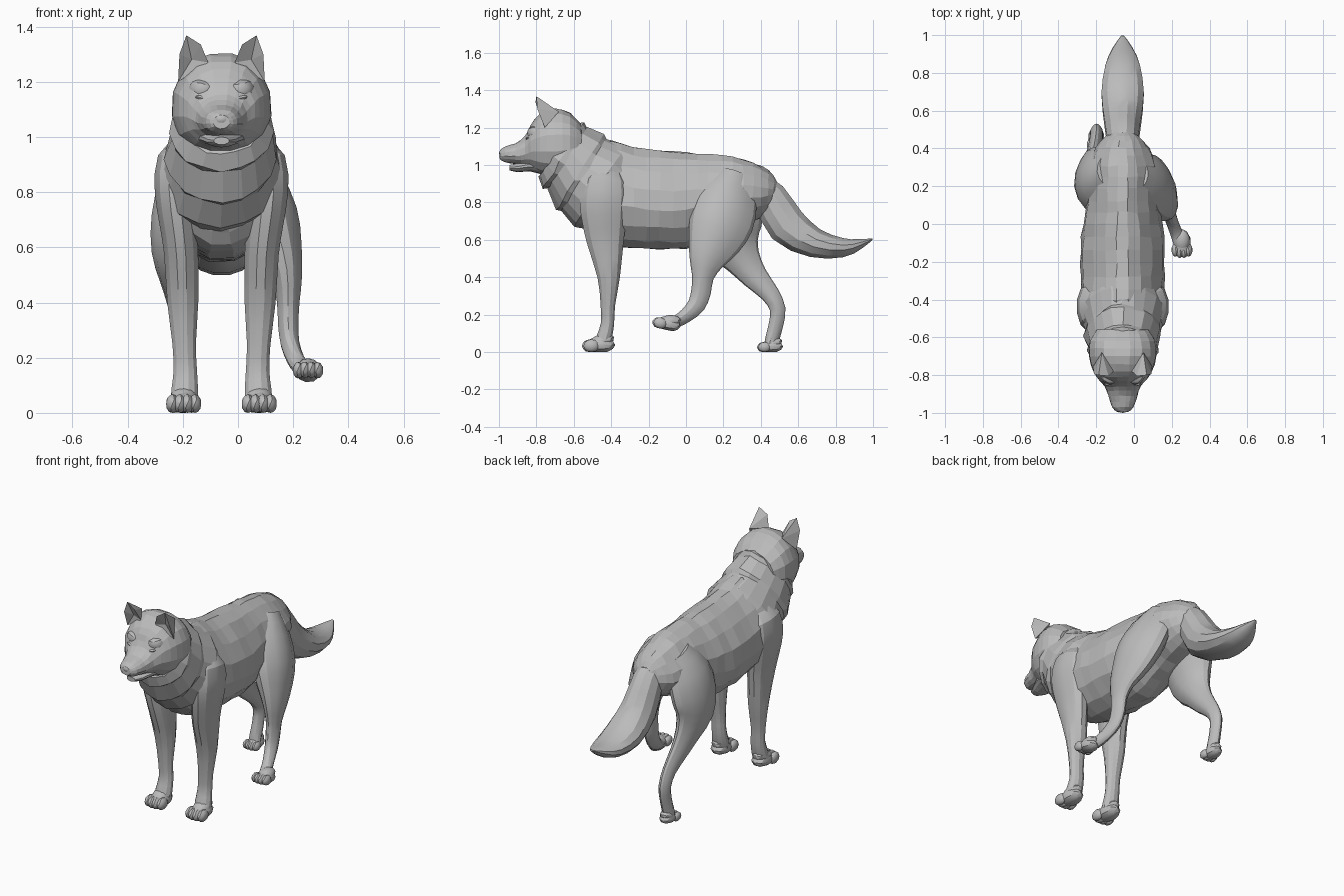
import bpy, bmesh, math, random
from mathutils import Vector, Matrix

random.seed(4)
CX = -0.06          # the spine line
X_AXIS = Vector((1, 0, 0))

default_cube = bpy.data.objects.get("Cube")
if default_cube:
    bpy.data.objects.remove(default_cube, do_unlink=True)

fur = bpy.data.materials.new("grey_fur")
fur.use_nodes = True
fur.diffuse_color = (0.5, 0.5, 0.5, 1)
for node in fur.node_tree.nodes:
    if node.type == 'BSDF_PRINCIPLED':
        node.inputs["Base Color"].default_value = fur.diffuse_color
        node.inputs["Roughness"].default_value = 0.8


def finish(name, bm, smooth=False):
    """Turn a bmesh into a named object with the fur material."""
    bmesh.ops.recalc_face_normals(bm, faces=bm.faces)
    mesh = bpy.data.meshes.new(name)
    bm.to_mesh(mesh)
    bm.free()
    mesh.materials.append(fur)
    obj = bpy.data.objects.new(name, mesh)
    bpy.context.collection.objects.link(obj)
    if smooth:
        bpy.ops.object.select_all(action='DESELECT')
        obj.select_set(True)
        bpy.context.view_layer.objects.active = obj
        bpy.ops.object.shade_smooth_by_angle(angle=math.radians(25))


def refine(rows, steps):
    """Insert smoothly interpolated rows between the given ones."""
    padded = [rows[0]] + list(rows) + [rows[-1]]
    result = []
    for before, start, end, after in zip(padded, padded[1:], padded[2:], padded[3:]):
        for i in range(steps):
            t = i / steps
            result.append([
                b + t * ((c - a) + t * ((2 * a - 5 * b + 4 * c - d)
                         + t * (3 * (b - c) + d - a))) / 2 if t else b
                for a, b, c, d in zip(before, start, end, after)])
    return result + [list(rows[-1])]


def loft(name, rows, axis=None, sides=14, steps=2, power=1.0, taper=0.0,
         rough=0.0, smooth=False):
    """Skin rings given as (x, y, z, half width, half depth)."""
    rows = refine(rows, steps)
    bm = bmesh.new()
    rings = []
    for i, (x, y, z, width, depth) in enumerate(rows):
        ahead = Vector(rows[min(i + 1, len(rows) - 1)][:3])
        behind = Vector(rows[max(i - 1, 0)][:3])
        tangent = (Vector(axis) if axis else ahead - behind).normalized()
        down = tangent.cross(X_AXIS).normalized()
        across = down.cross(tangent)
        ring = []
        for k in range(sides):
            angle = math.tau * (k + 0.5) / sides
            c, s = math.cos(angle), math.sin(angle)
            narrow = 1 - taper * max(0, -s)     # slimmer at the spine or back of leg
            point = (Vector((x, y, z))
                     + across * width * narrow * math.copysign(abs(c) ** power, c)
                     + down * depth * math.copysign(abs(s) ** power, s))
            point += Vector([random.uniform(-rough, rough) for _ in range(3)])
            ring.append(bm.verts.new(point))
        rings.append(ring)
    for lower, upper in zip(rings, rings[1:]):
        for k in range(sides):
            n = (k + 1) % sides
            bm.faces.new((lower[k], lower[n], upper[n], upper[k]))
    bm.faces.new(rings[0])
    bm.faces.new(rings[-1])
    finish(name, bm, smooth)


def upright(rows):
    """Convert (y, bottom, top, half width) profiles into loft rows."""
    return [(CX, y, (lo + hi) / 2, w, (hi - lo) / 2) for y, lo, hi, w in rows]


def blob(bm, centre, radii, axis=(0, 0, 1), turn=0.0):
    """Add a small faceted ellipsoid, turned about an axis."""
    place = (Matrix.Translation(centre) @ Matrix.Rotation(turn, 4, axis)
             @ Matrix.Diagonal((*radii, 1)))
    bmesh.ops.create_icosphere(bm, subdivisions=2, radius=1, matrix=place)


def paw(name, x, y, floor, size, pitch=0.0):
    """Sloping instep over a pad, with four short toes in front."""
    bm = bmesh.new()
    blob(bm, (0, 0, 0.038), (0.056, 0.082, 0.043))
    blob(bm, (0, 0.005, 0.055), (0.05, 0.075, 0.04), X_AXIS, 0.35)
    for place in (-1.5, -0.5, 0.5, 1.5):
        reach = 0.058 - 0.008 * abs(place)
        blob(bm, (0.027 * place, -reach, 0.033), (0.024, 0.043, 0.035))
    for v in bm.verts:
        v.co.z = max(v.co.z, 0)
    place = Matrix.Translation((x, y, floor)) @ Matrix.Rotation(pitch, 4, 'X')
    bmesh.ops.transform(bm, matrix=place @ Matrix.Scale(size, 4), verts=bm.verts)
    finish(name, bm, True)


# Torso: chest, belly, loin and rump
loft("torso", upright([
    (-.56, .69, 1.0, .12), (-.50, .61, 1.10, .2), (-.40, .565, 1.135, .224),
    (-.28, .55, 1.1, .226), (-.14, .545, 1.08, .227), (0, .55, 1.07, .214),
    (.12, .6, 1.06, .194), (.25, .66, 1.045, .188), (.36, .7, 1.015, .165),
    (.44, .74, .97, .118), (.485, .8, .92, .06)]),
    axis=(0, 1, 0), sides=16, taper=.32, rough=.005)

# Neck: tilted rings with stepped layers of thick fur
loft("neck_ruff", [
    (CX, -.7, 1.08, .155, .165), (CX, -.655, 1.05, .192, .203),
    (CX, -.635, 1.035, .183, .195), (CX, -.565, .96, .207, .235),
    (CX, -.545, .95, .199, .227), (CX, -.46, .89, .23, .255),
    (CX, -.4, .86, .214, .238), (CX, -.3, .82, .18, .2)],
    axis=(0, .85, -.53), sides=18, steps=1, power=.95, taper=.25, rough=.007)

# Head and muzzle, then the lower jaw leaving a slightly open mouth
loft("head", upright([
    (-.995, 1.03, 1.078, .03), (-.97, 1.015, 1.098, .058),
    (-.91, 1.005, 1.118, .078), (-.86, .995, 1.155, .095),
    (-.83, .98, 1.215, .125), (-.78, .95, 1.275, .158),
    (-.7, .93, 1.305, .182), (-.62, .96, 1.28, .178), (-.56, 1.0, 1.22, .14)]),
    axis=(0, 1, 0), sides=16, power=.88, taper=.1, rough=.002)
loft("lower_jaw", upright([
    (-.945, .972, 1.0, .028), (-.9, .962, 1.01, .052),
    (-.83, .965, 1.03, .08), (-.76, .945, 1.04, .1)]), axis=(0, 1, 0))

bm = bmesh.new()
blob(bm, (CX, -.98, 1.064), (.03, .02, .022))
finish("nose", bm, True)

# Tail: a full brush curving down and back up to the tip
loft("tail", [
    (CX, .35, .91, .07, .07), (CX, .445, .83, .085, .095),
    (CX, .54, .677, .1, .11), (CX, .69, .582, .116, .081),
    (CX, .84, .558, .095, .053), (CX, .93, .578, .055, .028),
    (CX, .997, .604, .008, .004)], sides=12, smooth=True)

# Paired parts
front_leg = [
    (.12, -.42, .98, .04, .06), (.165, -.43, .91, .07, .115),
    (.17, -.44, .8, .074, .132), (.157, -.437, .68, .068, .118),
    (.146, -.43, .58, .064, .1), (.14, -.413, .4, .058, .062),
    (.135, -.418, .25, .044, .04), (.131, -.42, .15, .044, .037),
    (.133, -.437, .08, .05, .042), (.135, -.45, .04, .05, .04)]
ear_rim = [(.127, -.8, 1.368), (.152, -.795, 1.3), (.157, -.755, 1.2),
           (.048, -.78, 1.27), (.075, -.805, 1.335)]
ear_hollow, ear_back = (.108, -.765, 1.28), (.11, -.68, 1.285)

for label, side in (("left", 1), ("right", -1)):
    loft(label + "_front_leg", [(CX + side * x, *rest) for x, *rest in front_leg],
         sides=12, smooth=True)
    paw(label + "_front_paw", CX + side * .137, -.46, 0, 1)

    # Ear: a rim fanned to a sunken front point and a rounded back point
    bm = bmesh.new()
    rim, hollow, back = [
        [bm.verts.new((CX + side * x, y, z)) for x, y, z in points]
        for points in (ear_rim, [ear_hollow], [ear_back])]
    for a, b in zip(rim, rim[1:] + rim[:1]):
        bm.faces.new((a, b, hollow[0]))
        bm.faces.new((b, a, back[0]))
    finish(label + "_ear", bm)

    # Eye tucked under a soft brow
    bm = bmesh.new()
    blob(bm, (CX + side * .07, -.846, 1.141), (.026, .011, .008), (0, 1, 0), side * -.2)
    finish(label + "_eye", bm, True)
    bm = bmesh.new()
    blob(bm, (CX + side * .066, -.795, 1.172), (.055, .056, .04), (0, 1, 0), side * -.2)
    finish(label + "_brow", bm, True)

# Left hind leg, lifted and swung forward
loft("left_hind_leg", [
    (.02, .27, .95, .06, .09), (.063, .23, .83, .1, .155),
    (.113, .19, .7, .108, .172), (.148, .15, .59, .087, .144),
    (.177, .11, .49, .058, .097), (.182, .09, .4, .042, .058),
    (.182, .08, .32, .038, .053), (.188, .055, .25, .035, .048),
    (.207, 0, .195, .033, .038), (.23, -.06, .16, .035, .032),
    (.25, -.11, .155, .04, .03)], sides=14, taper=.3, smooth=True)
paw("left_hind_paw", .254, -.105, .118, .86, -.22)

# Right hind leg, standing and stretched back
loft("right_hind_leg", [
    (-.14, .29, .95, .06, .09), (-.183, .25, .83, .1, .155),
    (-.213, .235, .7, .104, .172), (-.225, .25, .59, .09, .15),
    (-.22, .305, .49, .064, .098), (-.21, .37, .4, .046, .07),
    (-.2, .45, .31, .036, .05), (-.198, .49, .23, .035, .042),
    (-.198, .482, .15, .033, .039), (-.2, .464, .08, .036, .038),
    (-.2, .455, .04, .04, .036)], sides=14, taper=.3, smooth=True)
paw("right_hind_paw", -.2, .455, 0, .78)
